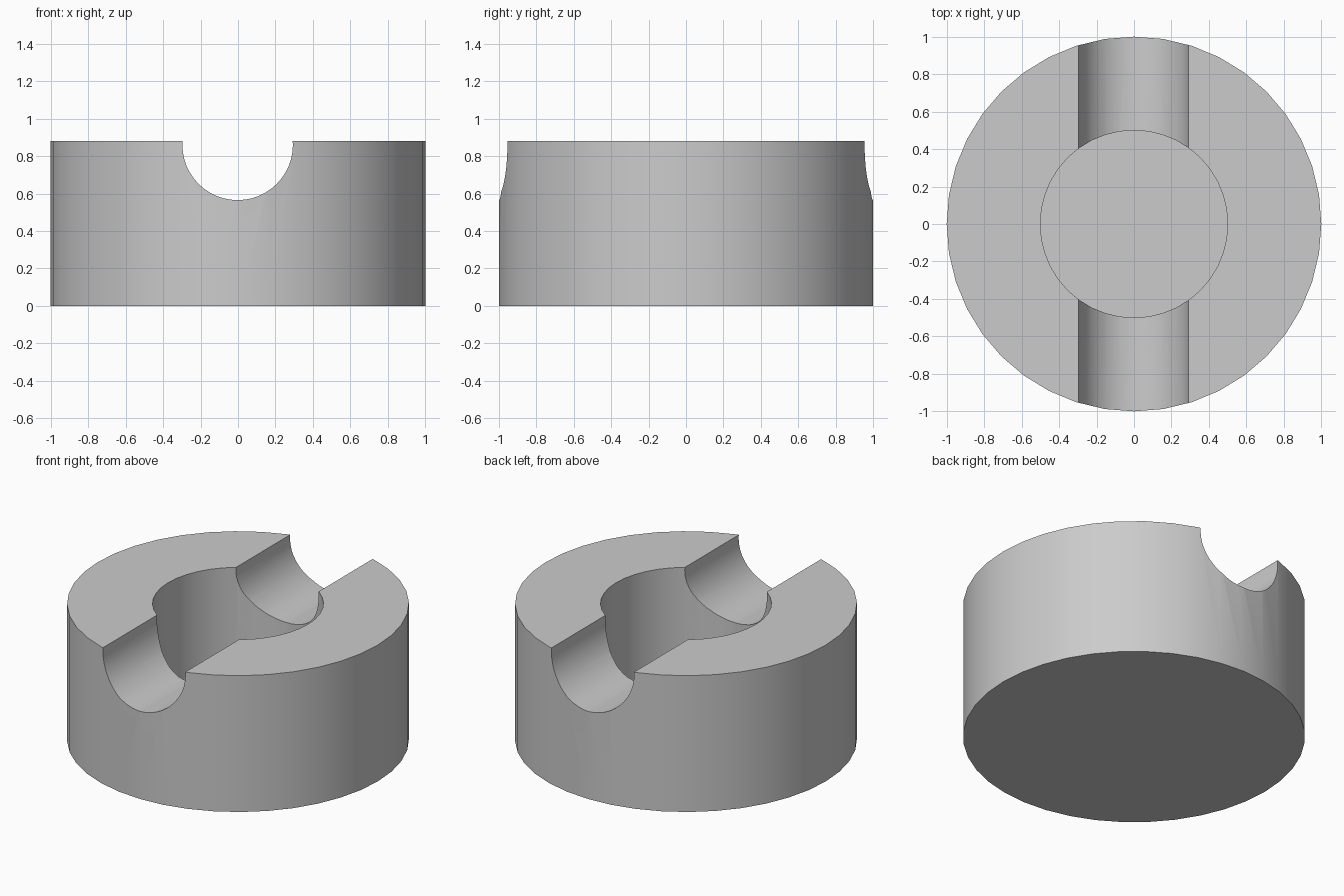
import bpy, math

if "Cube" in bpy.data.objects:
    bpy.data.objects.remove(bpy.data.objects["Cube"])

HEIGHT = 0.88
FLOOR = 0.125       # thickness under the blind bore

grey = bpy.data.materials.new("plain grey")
grey.diffuse_color = (0.6, 0.6, 0.6, 1)
grey.use_nodes = True
grey.node_tree.nodes["Principled BSDF"].inputs["Base Color"].default_value = grey.diffuse_color


def cylinder(name, radius, depth, location, rotation=(0, 0, 0), sides=40):
    bpy.ops.mesh.primitive_cylinder_add(vertices=sides, radius=radius, depth=depth,
                                        location=location, rotation=rotation)
    obj = bpy.context.object
    obj.name = name
    obj.data.materials.append(grey)
    return obj


# Round body
body = cylinder("round_body", 1.0, HEIGHT, (0, 0, HEIGHT / 2))

# Blind centre bore and round-bottomed cross groove
bore = cylinder("bore_cutter", 0.5, 2.0, (0, 0, FLOOR + 1.0))
groove = cylinder("groove_cutter", 0.295, 3.0, (-0.002, 0, 0.86),
                  (math.pi / 2, 0, 0), 48)

for cutter in (bore, groove):
    cutter.hide_render = True
    cutter.hide_set(True)
    cut = body.modifiers.new(cutter.name, "BOOLEAN")
    cut.operation = "DIFFERENCE"
    cut.solver = "EXACT"
    cut.object = cutter

# Bake the cuts, drop the cutters and smooth the curved walls
bpy.context.view_layer.objects.active = body
body.select_set(True)
for name in [m.name for m in body.modifiers]:
    bpy.ops.object.modifier_apply(modifier=name)
for cutter in (bore, groove):
    bpy.data.objects.remove(cutter)
bpy.ops.object.shade_smooth_by_angle(angle=math.radians(30))
